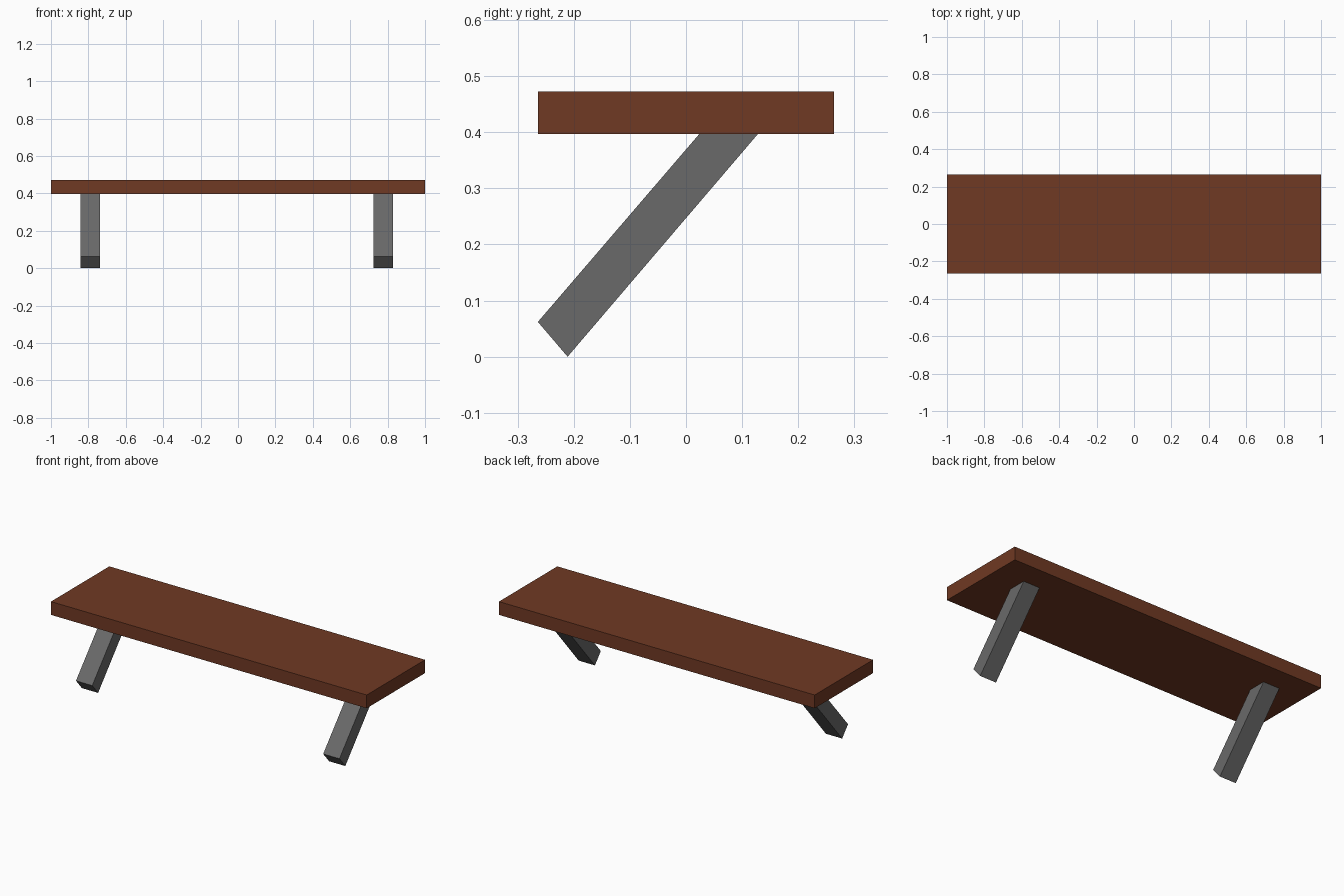
import bpy, bmesh

if "Cube" in bpy.data.objects:
    bpy.data.objects.remove(bpy.data.objects["Cube"])


def material(name, color):
    m = bpy.data.materials.new(name)
    m.diffuse_color = (*color, 1.0)
    m.use_nodes = True
    m.node_tree.nodes["Principled BSDF"].inputs["Base Color"].default_value = m.diffuse_color
    return m


def extrude_profile(name, profile, x0, x1, mat):
    """Prism along x from a side profile of (y, z) points."""
    bm = bmesh.new()
    face = bm.faces.new([bm.verts.new((x0, y, z)) for y, z in profile])
    ext = bmesh.ops.extrude_face_region(bm, geom=[face])
    moved = [v for v in ext["geom"] if isinstance(v, bmesh.types.BMVert)]
    bmesh.ops.translate(bm, verts=moved, vec=(x1 - x0, 0, 0))
    bmesh.ops.recalc_face_normals(bm, faces=bm.faces)
    mesh = bpy.data.meshes.new(name)
    bm.to_mesh(mesh)
    bm.free()
    mesh.materials.append(mat)
    obj = bpy.data.objects.new(name, mesh)
    bpy.context.collection.objects.link(obj)
    return obj


wood = material("brown wood", (0.16, 0.041, 0.017))
metal = material("grey metal", (0.142, 0.142, 0.142))

# Seat plank
w, bottom, top = 0.264, 0.397, 0.473
extrude_profile("seat", [(-w, bottom), (w, bottom), (w, top), (-w, top)], -1, 1, wood)

# Slanted square legs, with their upper ends sunk into the seat
leg = [(-0.211, 0.0), (0.130, 0.399), (0.077, 0.459), (-0.264, 0.062)]
for name, x in (("left_leg", -0.79), ("right_leg", 0.776)):
    extrude_profile(name, leg, x - 0.0515, x + 0.0515, metal)
